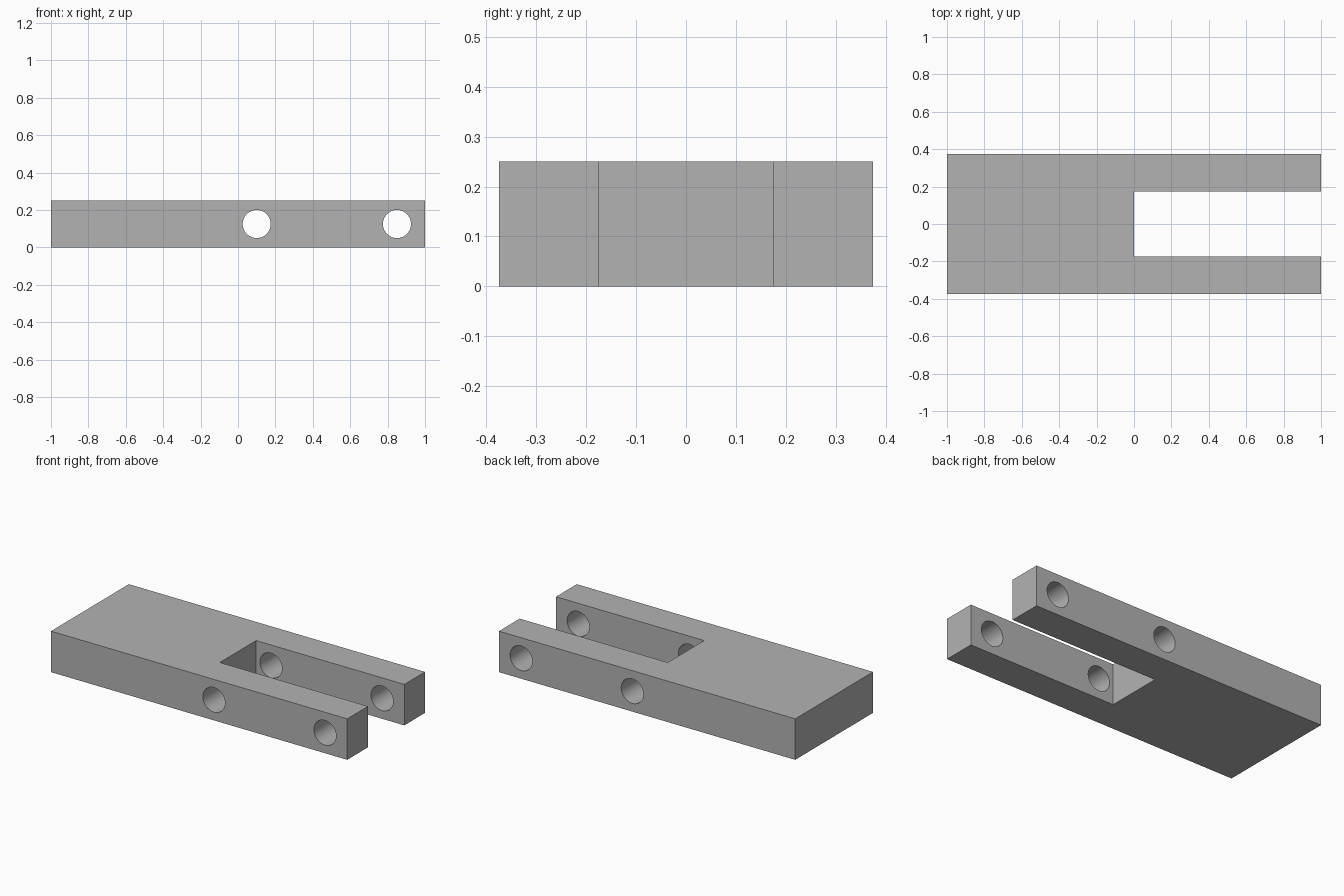
import bpy
import math

if "Cube" in bpy.data.objects:
    bpy.data.objects.remove(bpy.data.objects["Cube"], do_unlink=True)

LENGTH, WIDTH, HEIGHT = 2.0, 0.75, 0.25
SLOT_WIDTH = 0.35
HOLE_RADIUS = 0.075
HOLE_POSITIONS = (0.1, 0.85)

grey = bpy.data.materials.new("plain grey")
grey.use_nodes = True
colour = (0.45, 0.45, 0.45, 1.0)
grey.diffuse_color = colour
grey.node_tree.nodes["Principled BSDF"].inputs["Base Color"].default_value = colour


def box(name, centre, size):
    bpy.ops.mesh.primitive_cube_add(size=1, location=centre)
    obj = bpy.context.object
    obj.name = name
    obj.scale = size
    bpy.ops.object.transform_apply(location=True, rotation=True, scale=True)
    obj.data.materials.append(grey)
    return obj


def cut(target, cutter):
    """Subtract the cutter from the target, then discard the cutter."""
    cutter.hide_render = True
    mod = target.modifiers.new("cut", "BOOLEAN")
    mod.operation = "DIFFERENCE"
    mod.solver = "EXACT"
    mod.object = cutter
    bpy.ops.object.select_all(action="DESELECT")
    bpy.context.view_layer.objects.active = target
    target.select_set(True)
    bpy.ops.object.modifier_apply(modifier=mod.name)
    bpy.data.objects.remove(cutter, do_unlink=True)


# Solid block
block = box("forked_block", (0, 0, HEIGHT / 2), (LENGTH, WIDTH, HEIGHT))

# Open slot that leaves two prongs on the +x half
cut(block, box("slot_cutter", (LENGTH / 2, 0, HEIGHT / 2),
               (LENGTH, SLOT_WIDTH, HEIGHT * 2)))

# Round cross holes through both prongs
for x in HOLE_POSITIONS:
    bpy.ops.mesh.primitive_cylinder_add(
        vertices=64, radius=HOLE_RADIUS, depth=WIDTH * 2,
        location=(x, 0, HEIGHT / 2), rotation=(math.pi / 2, 0, 0))
    hole = bpy.context.object
    hole.name = "hole_cutter"
    hole.data.materials.append(grey)
    cut(block, hole)

# Smooth hole walls with crisp edges
bpy.ops.object.shade_smooth_by_angle(angle=math.radians(30))
